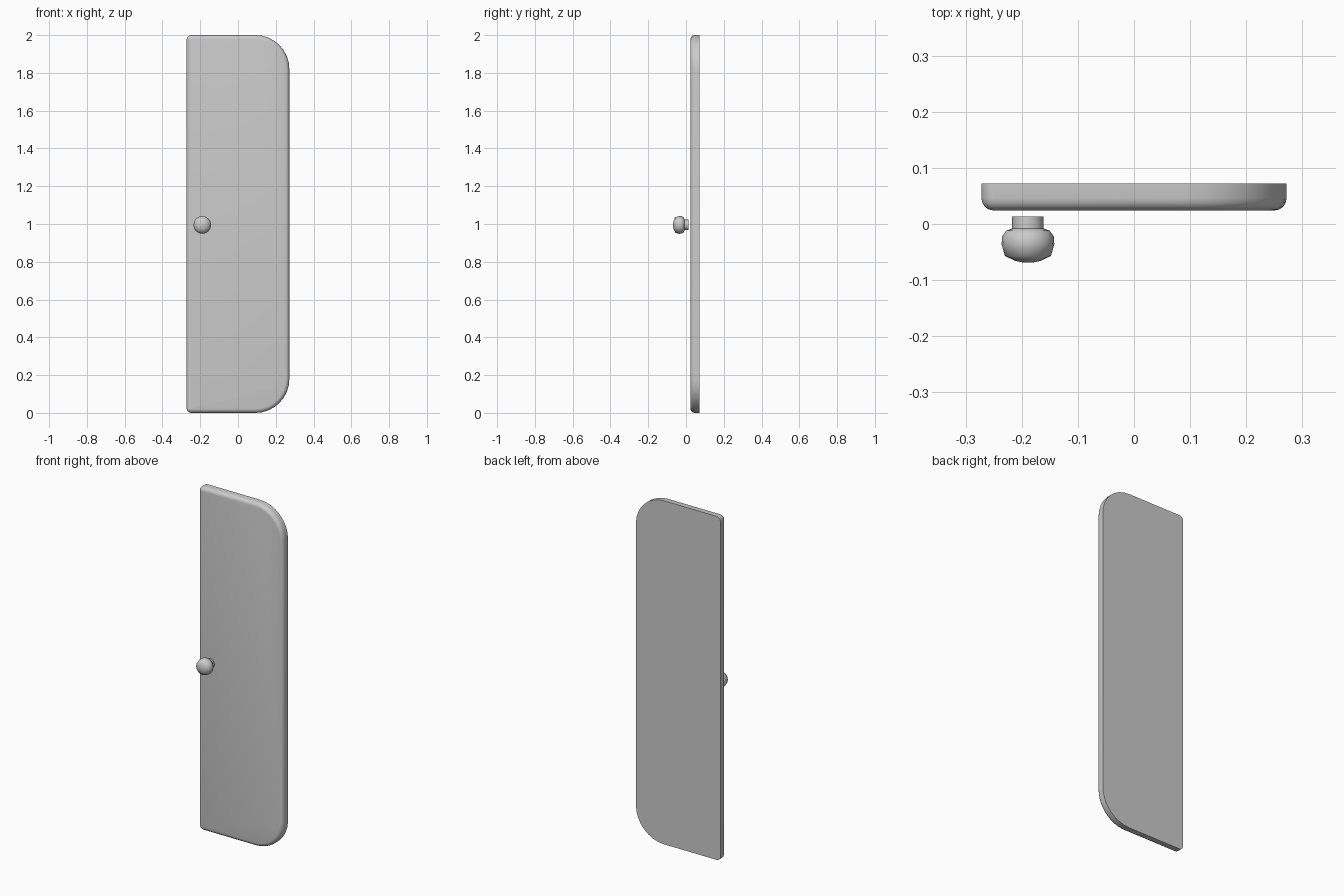
import bpy, bmesh, math

cube = bpy.data.objects.get("Cube")
if cube:
    bpy.data.objects.remove(cube, do_unlink=True)

grey = bpy.data.materials.new("plain_grey")
grey.use_nodes = True
colour = (0.6, 0.6, 0.6, 1)
grey.diffuse_color = colour
grey.node_tree.nodes["Principled BSDF"].inputs["Base Color"].default_value = colour


def finish(name, bm, angle):
    """Turn a bmesh into a named, shaded object."""
    bmesh.ops.recalc_face_normals(bm, faces=bm.faces)
    mesh = bpy.data.meshes.new(name)
    bm.to_mesh(mesh)
    bm.free()
    obj = bpy.data.objects.new(name, mesh)
    bpy.context.collection.objects.link(obj)
    mesh.materials.append(grey)
    bpy.ops.object.select_all(action="DESELECT")
    obj.select_set(True)
    bpy.context.view_layer.objects.active = obj
    bpy.ops.object.shade_smooth_by_angle(angle=math.radians(angle))
    return obj


def bridge(bm, rings):
    """Join neighbouring rings with quads and cap both ends."""
    n = len(rings[0])
    for a, b in zip(rings, rings[1:]):
        for i in range(n):
            j = (i + 1) % n
            bm.faces.new((a[i], a[j], b[j], b[i]))
    bm.faces.new(rings[0])
    bm.faces.new(rings[-1])


# Door panel: wide rounded corners on one side, tight ones on the knob side
HALF_W, HEIGHT, BIG, SMALL = 0.272, 2.0, 0.18, 0.025
BACK, FRONT, EDGE, STEPS = 0.072, 0.024, 0.022, 8
corners = [(1, 0, BIG, -90), (1, 1, BIG, 0), (-1, 1, SMALL, 90), (-1, 0, SMALL, 180)]


def outline(bm, y, inset):
    ring = []
    for side, top, r, start in corners:
        cx = side * (HALF_W - r)
        cz = HEIGHT - r if top else r
        for k in range(STEPS + 1):
            a = math.radians(start + 90 * k / STEPS)
            ring.append(bm.verts.new((cx + (r - inset) * math.cos(a), y,
                                      cz + (r - inset) * math.sin(a))))
    return ring


bm = bmesh.new()
rings = [outline(bm, BACK, 0)]
for k in range(5):
    a = math.radians(90 * k / 4)
    rings.append(outline(bm, FRONT + EDGE * (1 - math.sin(a)), EDGE * (1 - math.cos(a))))
bridge(bm, rings)
finish("door_panel", bm, 40)

# Knob: stem and flattened ball turned around the y axis
KNOB_X, KNOB_Z, SIDES = -0.189, 0.995, 16
profile = [(0.028, 0.013), (0.028, -0.008), (0.039, -0.012), (0.046, -0.022),
           (0.047, -0.036), (0.041, -0.057), (0.022, -0.066), (0.006, -0.069)]
bm = bmesh.new()
rings = []
for r, y in profile:
    rings.append([bm.verts.new((KNOB_X + r * math.cos(t), y, KNOB_Z + r * math.sin(t)))
                  for t in (math.tau * i / SIDES for i in range(SIDES))])
bridge(bm, rings)
finish("door_knob", bm, 60)
